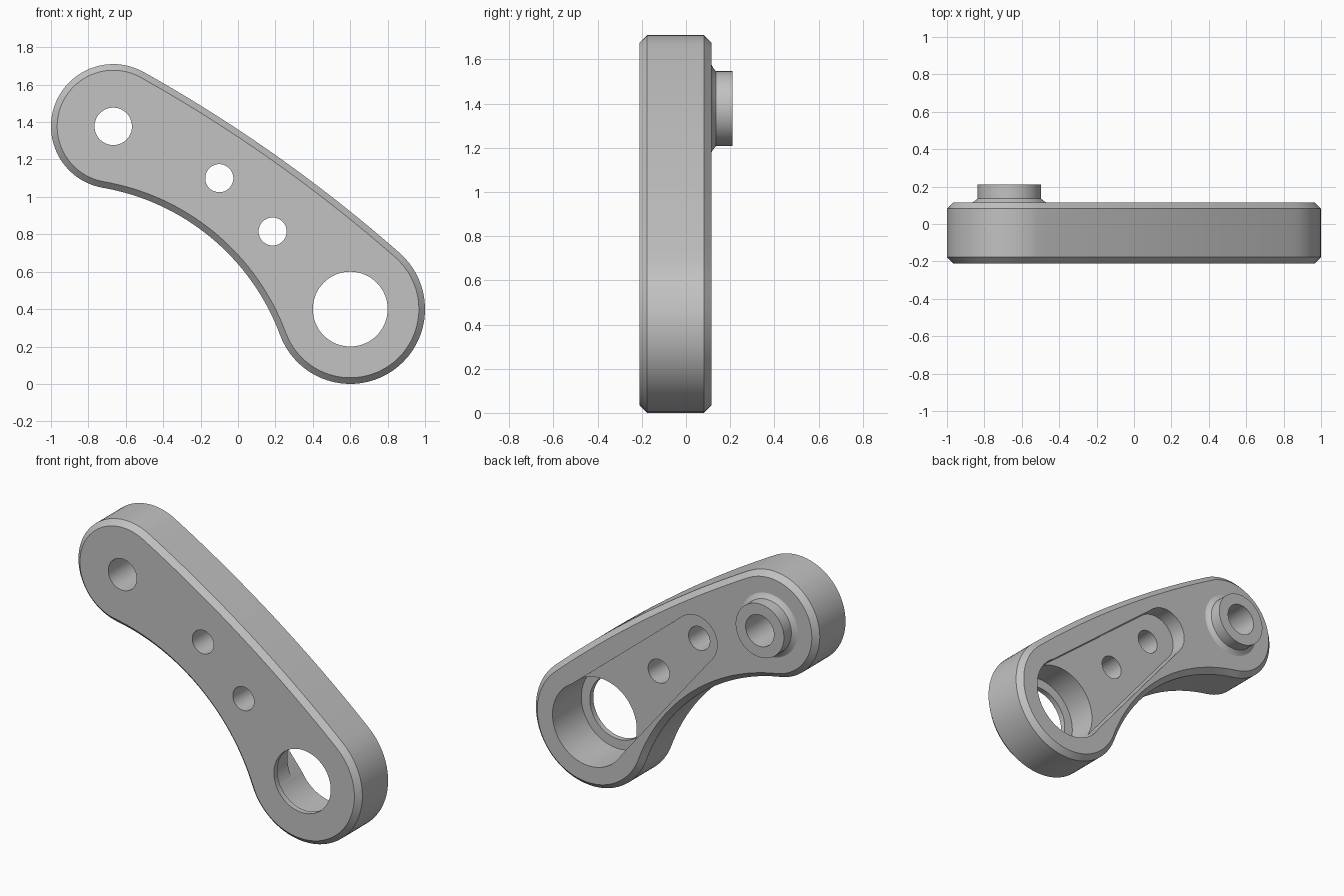
import bpy, bmesh
from math import cos, sin, pi, acos, atan2, radians, sqrt
from mathutils import Vector

cube = bpy.data.objects.get("Cube")
if cube:
    bpy.data.objects.remove(cube, do_unlink=True)

# Single grey finish
GREY = (0.54, 0.54, 0.54, 1)
metal = bpy.data.materials.new("plain grey")
metal.use_nodes = True
metal.diffuse_color = GREY
metal.node_tree.nodes["Principled BSDF"].inputs["Base Color"].default_value = GREY

# Main dimensions, centres given in the x-z plane
UPPER, LOWER = Vector((-0.667, 1.377)), Vector((0.6, 0.4))
UPPER_R, LOWER_R = 0.333, 0.4
INNER_R, OUTER_R = 1.235, 8.0
PIN_HOLES = [Vector((-0.1, 1.1)), Vector((0.185, 0.815))]
SLOT_TIP = Vector((-0.15, 1.15))
FRONT, BACK, BEVEL = -0.21, 0.115, 0.033


def arc(centre, r, a0, a1, n):
    steps = [a0 + (a1 - a0) * i / n for i in range(n + 1)]
    return [centre + Vector((cos(a), sin(a))) * r for a in steps]


def circle(centre, r, n=72):
    return arc(centre, r, 0, 2 * pi, n)[:-1]


def angle(origin, target):
    d = target - origin
    return atan2(d.y, d.x)


def arc_centre(ra, rb):
    """Point at distance ra from UPPER and rb from LOWER, on the lower left side."""
    d = LOWER - UPPER
    t = (ra * ra - rb * rb + d.length_squared) / (2 * d.length)
    u = d.normalized()
    return UPPER + u * t + Vector((u.y, -u.x)) * sqrt(ra * ra - t * t)


def arm_outline(inset):
    """Two round ends joined by a hollow inner arc and a bulging outer arc."""
    inner = arc_centre(INNER_R + UPPER_R, INNER_R + LOWER_R)
    outer = arc_centre(OUTER_R - UPPER_R, OUTER_R - LOWER_R)
    top_a, low_a = angle(outer, UPPER), angle(outer, LOWER)
    in_a, in_b = angle(inner, UPPER), angle(inner, LOWER)
    return (arc(UPPER, UPPER_R - inset, top_a, in_a + pi, 40)[:-1]
            + arc(inner, INNER_R + inset, in_a, in_b, 32)[:-1]
            + arc(LOWER, LOWER_R - inset, in_b + pi, low_a + 2 * pi, 40)[:-1]
            + arc(outer, OUTER_R - inset, low_a, top_a, 24)[:-1])


def slot_outline(p, rp, q, rq):
    """Tapered slot wrapped around two circles."""
    phi = angle(p, q)
    w = acos((rp - rq) / (q - p).length)
    return arc(p, rp, phi + w, phi + 2 * pi - w, 36) + arc(q, rq, phi - w, phi + w, 36)


def loft(name, sections, closed_ring=False):
    """Skin equal-length outlines placed at successive depths."""
    bm = bmesh.new()
    loops = [[bm.verts.new((p.x, y, p.y)) for p in pts] for y, pts in sections]
    pairs = list(zip(loops, loops[1:]))
    if closed_ring:
        pairs.append((loops[-1], loops[0]))
    else:
        bm.faces.new(loops[0])
        bm.faces.new(loops[-1])
    for a, b in pairs:
        for i in range(len(a)):
            j = (i + 1) % len(a)
            bm.faces.new((a[i], a[j], b[j], b[i]))
    bmesh.ops.recalc_face_normals(bm, faces=bm.faces)
    mesh = bpy.data.meshes.new(name)
    bm.to_mesh(mesh)
    bm.free()
    mesh.materials.append(metal)
    obj = bpy.data.objects.new(name, mesh)
    bpy.context.collection.objects.link(obj)
    return obj


def select(obj):
    bpy.ops.object.select_all(action='DESELECT')
    obj.select_set(True)
    bpy.context.view_layer.objects.active = obj


def cut(target, name, outline, y0, y1):
    cutter = loft(name, [(y0, outline), (y1, outline)])
    cutter.hide_render = True
    mod = target.modifiers.new(name, 'BOOLEAN')
    mod.operation, mod.solver, mod.object = 'DIFFERENCE', 'EXACT', cutter
    select(target)
    bpy.ops.object.modifier_apply(modifier=name)
    bpy.data.objects.remove(cutter, do_unlink=True)


# Arm plate with bevelled rims
full, small = arm_outline(0), arm_outline(BEVEL)
arm = loft("arm_plate", [(FRONT, small), (FRONT + BEVEL, full),
                         (BACK - BEVEL, full), (BACK, small)])

# Rear recess: tapered slot and deeper bearing bore
cut(arm, "slot_cutter", slot_outline(SLOT_TIP, 0.15, LOWER, 0.256), 0.01, 0.4)
cut(arm, "bore_cutter", circle(LOWER, 0.26), -0.175, 0.4)

# Through holes
cut(arm, "bearing_hole_cutter", circle(LOWER, 0.2), -0.4, 0.4)
cut(arm, "pivot_hole_cutter", circle(UPPER, 0.1), -0.4, 0.4)
for hole in PIN_HOLES:
    cut(arm, "pin_hole_cutter", circle(hole, 0.075, 48), -0.4, 0.4)

# Hollow pivot boss with a flared foot
boss = loft("pivot_boss", [(y, circle(UPPER, r)) for y, r in
                           ((BACK, 0.1), (BACK, 0.2), (0.122, 0.186), (0.135, 0.17),
                            (0.21, 0.17), (0.21, 0.1))],
            closed_ring=True)

for part in (arm, boss):
    select(part)
    bpy.ops.object.shade_smooth_by_angle(angle=radians(25))
